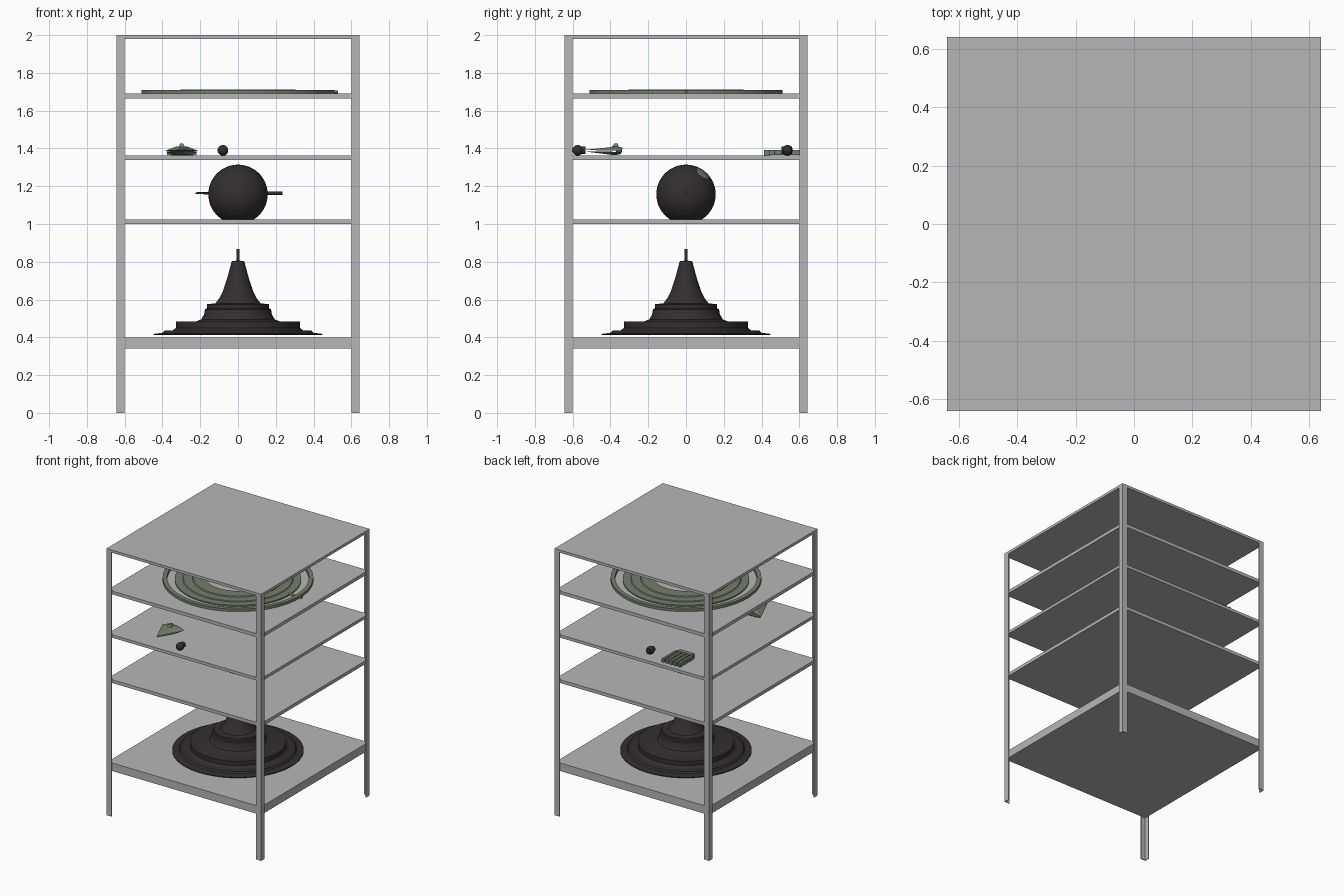
import bpy, bmesh, math
from mathutils import Vector, Matrix

if "Cube" in bpy.data.objects:
    bpy.data.objects.remove(bpy.data.objects["Cube"])


def material(name, rgb):
    m = bpy.data.materials.new(name)
    m.use_nodes = True
    m.diffuse_color = (*rgb, 1)
    m.node_tree.nodes["Principled BSDF"].inputs["Base Color"].default_value = (*rgb, 1)
    return m


GREY = material("shelf grey", (0.47, 0.47, 0.47))
DARK = material("dark brown", (0.035, 0.028, 0.028))
GREEN = material("grey green", (0.17, 0.215, 0.15))


def finish(name, bm, mat, smooth=False):
    bmesh.ops.recalc_face_normals(bm, faces=bm.faces)
    mesh = bpy.data.meshes.new(name)
    bm.to_mesh(mesh)
    bm.free()
    ob = bpy.data.objects.new(name, mesh)
    bpy.context.collection.objects.link(ob)
    mesh.materials.append(mat)
    if smooth:
        bpy.ops.object.select_all(action='DESELECT')
        ob.select_set(True)
        bpy.context.view_layer.objects.active = ob
        bpy.ops.object.shade_smooth_by_angle(angle=math.radians(30))
    return ob


def box(name, lo, hi, mat):
    bm = bmesh.new()
    lo, hi = Vector(lo), Vector(hi)
    bmesh.ops.create_cube(bm, size=1, matrix=Matrix.Translation((lo + hi) / 2)
                          @ Matrix.Diagonal((*(hi - lo), 1)))
    return finish(name, bm, mat)


def lathe(name, profile, mat, closed=False, steps=64):
    """Spin a list of (radius, height) points about the z axis."""
    bm = bmesh.new()
    verts = [bm.verts.new((r, 0, z)) for r, z in profile]
    edges = [bm.edges.new(p) for p in zip(verts, verts[1:])]
    if closed:
        edges.append(bm.edges.new((verts[-1], verts[0])))
    bmesh.ops.spin(bm, geom=verts + edges, cent=(0, 0, 0), axis=(0, 0, 1),
                   angle=math.tau, steps=steps)
    bmesh.ops.remove_doubles(bm, verts=bm.verts, dist=1e-5)
    return finish(name, bm, mat, True)


def rod(name, start, end, r1, r2, mat):
    bm = bmesh.new()
    a, b = Vector(start), Vector(end)
    turn = (b - a).to_track_quat('Z', 'Y').to_matrix().to_4x4()
    bmesh.ops.create_cone(bm, cap_ends=True, segments=16, radius1=r1, radius2=r2,
                          depth=(b - a).length,
                          matrix=Matrix.Translation((a + b) / 2) @ turn)
    return finish(name, bm, mat, True)


def ball(name, centre, r, mat, u=48, v=32):
    bm = bmesh.new()
    bmesh.ops.create_uvsphere(bm, u_segments=u, v_segments=v, radius=r,
                              matrix=Matrix.Translation(centre))
    return finish(name, bm, mat, True)


def hull(name, points, mat):
    bm = bmesh.new()
    for p in points:
        bm.verts.new(p)
    bmesh.ops.convex_hull(bm, input=bm.verts)
    return finish(name, bm, mat)


# Angle-iron corner posts
HALF, FLANGE, THICK = 0.642, 0.042, 0.006
for sx, side in ((-1, "right"), (1, "left")):
    for sy, end in ((-1, "front"), (1, "back")):
        bm = bmesh.new()
        o, f, t = HALF, HALF - FLANGE, HALF - THICK
        outline = [(o, o), (f, o), (f, t), (t, t), (t, f), (o, f)]
        face = bm.faces.new([bm.verts.new((sx * x, sy * y, 0)) for x, y in outline])
        top = bmesh.ops.extrude_face_region(bm, geom=[face])["geom"]
        bmesh.ops.translate(bm, vec=(0, 0, 1.999),
                            verts=[v for v in top if isinstance(v, bmesh.types.BMVert)])
        finish(f"{end}_{side}_post", bm, GREY)

# Shelves
S = HALF - THICK
for i, (z0, z1) in enumerate(((0.34, 0.4), (1.0, 1.025), (1.34, 1.362), (1.665, 1.69))):
    box(f"shelf_{i + 1}", (-S, -S, z0), (S, S, z1), GREY)
box("top_shelf", (-HALF, -HALF, 1.98), (HALF, HALF, 2), GREY)

# Stepped tower on the lowest shelf
lathe("stepped_tower", [
    (0, 0.413), (0.447, 0.413), (0.447, 0.418), (0.4, 0.424), (0.39, 0.435),
    (0.345, 0.437), (0.328, 0.45), (0.328, 0.483), (0.22, 0.485), (0.195, 0.495),
    (0.18, 0.52), (0.175, 0.548), (0.165, 0.553), (0.165, 0.575), (0.12, 0.58),
    (0.1, 0.605), (0.08, 0.645), (0.058, 0.71), (0.042, 0.77), (0.033, 0.803),
    (0.009, 0.806), (0.009, 0.867), (0, 0.867)], DARK)

# Globe with a green dish patch and an axle
globe_centre = Vector((0, 0, 1.157))
globe = ball("globe", globe_centre, 0.157, DARK, 80, 48)
globe.data.materials.append(GREEN)
dish = Vector((0.4, 0.58, 0.72)).normalized()
for p in globe.data.polygons:
    if (p.center - globe_centre).normalized().dot(dish) > math.cos(0.24):
        p.material_index = 1
rod("globe_axle_left", (0.14, 0, 1.163), (0.235, 0, 1.163), 0.009, 0.009, DARK)
rod("globe_axle_right", (-0.14, 0, 1.163), (-0.225, 0, 1.163), 0.006, 0.005, DARK)

# Small fittings: a ball with a short drum through it
for name, y, shift in (("front", -0.573, 0.012), ("back", 0.537, -0.004)):
    c = Vector((-0.08, y, 1.39))
    ball(f"{name}_small_ball", c, 0.028, DARK, 24, 16)
    mid = c + Vector((0, shift, 0))
    rod(f"{name}_small_drum", mid - Vector((0, 0.028, 0)), mid + Vector((0, 0.028, 0)),
        0.02, 0.02, DARK)

# Wedge-shaped craft, nose to the front
X = -0.298
hull("wedge_upper", [(X, -0.54, 1.392), (X - 0.088, -0.34, 1.387), (X + 0.088, -0.34, 1.387),
                     (X - 0.03, -0.37, 1.41), (X + 0.03, -0.37, 1.41),
                     (X - 0.025, -0.335, 1.405), (X + 0.025, -0.335, 1.405)], GREEN)
hull("wedge_lower", [(X, -0.535, 1.384), (X - 0.085, -0.34, 1.382), (X + 0.085, -0.34, 1.382),
                     (X - 0.04, -0.375, 1.364), (X + 0.04, -0.375, 1.364),
                     (X - 0.04, -0.345, 1.37), (X + 0.04, -0.345, 1.37)], GREEN)
box("wedge_core", (X - 0.06, -0.37, 1.38), (X + 0.06, -0.34, 1.39), GREEN)
hull("wedge_tower", [(X + sx * 0.022 * k, y, z) for sx in (-1, 1)
                     for y, z, k in ((-0.4, 1.4, 1), (-0.355, 1.4, 1),
                                     (-0.38, 1.425, 0.35), (-0.36, 1.425, 0.35))], GREEN)

# Flat ribbed craft at the back
hull("flat_craft_body", [(X + sx * w, y, z) for sx in (-1, 1)
                         for w, y in ((0.05, 0.43), (0.078, 0.47), (0.078, 0.56), (0.05, 0.6))
                         for z in (1.37, 1.386)], GREEN)
box("flat_craft_bridge", (X - 0.06, 0.412, 1.362), (X + 0.06, 0.445, 1.393), GREEN)
for i in range(5):
    x = X + (i - 2) * 0.034
    box(f"flat_craft_rib_{i + 1}", (x - 0.009, 0.44, 1.366), (x + 0.009, 0.605, 1.392), GREEN)

# Ring set on the upper shelf
lathe("outer_ring", [(0.482, 1.691), (0.512, 1.691), (0.512, 1.71), (0.482, 1.71)],
      GREEN, True, 96)
lathe("terraced_ring", [(0.22, 1.691), (0.43, 1.691), (0.43, 1.7), (0.375, 1.7),
                        (0.37, 1.705), (0.31, 1.705), (0.305, 1.711), (0.22, 1.711)],
      GREEN, True, 96)
rod("ring_spoke", (0.42, 0, 1.7), (0.53, 0, 1.7), 0.008, 0.008, GREEN)
